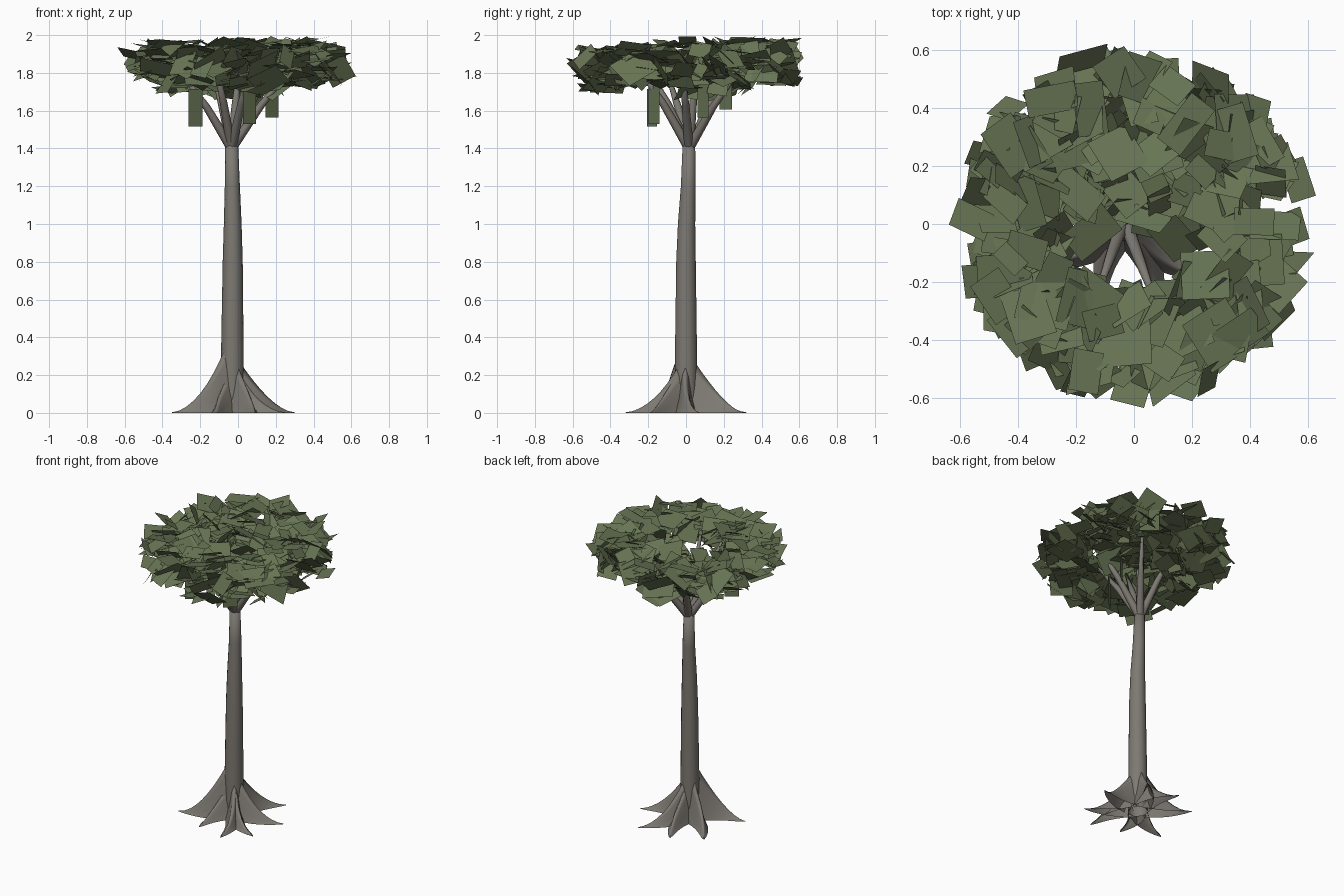
import bpy, math, random
from mathutils import Vector, Matrix

random.seed(7)
old = bpy.data.objects.get("Cube")
if old:
    bpy.data.objects.remove(old, do_unlink=True)


def material(name, rgb):
    m = bpy.data.materials.new(name)
    m.use_nodes = True
    m.diffuse_color = (*rgb, 1)
    bsdf = m.node_tree.nodes["Principled BSDF"]
    bsdf.inputs["Base Color"].default_value = (*rgb, 1)
    bsdf.inputs["Roughness"].default_value = 0.9
    return m


BARK = material("grey_bark", (0.205, 0.19, 0.168))
LEAF = material("olive_leaf", (0.137, 0.176, 0.088))


def make(name, verts, faces, mat, smooth=True):
    me = bpy.data.meshes.new(name)
    me.from_pydata(verts, [], faces)
    me.materials.append(mat)
    for p in me.polygons:
        p.use_smooth = smooth
    ob = bpy.data.objects.new(name, me)
    bpy.context.collection.objects.link(ob)
    return ob


def skin(rings, closed):
    """Join equal rings of points into quads."""
    n = len(rings[0])
    faces = []
    for i in range(len(rings) - 1):
        for j in range(n if closed else n - 1):
            k = (j + 1) % n
            faces.append((i * n + j, i * n + k, (i + 1) * n + k, (i + 1) * n + j))
    return [p for r in rings for p in r], faces


def tube(name, path, radii, sides):
    """Tapered tube through the path points."""
    rings = []
    for i, p in enumerate(path):
        d = path[min(i + 1, len(path) - 1)] - path[max(i - 1, 0)]
        q = Vector((0, 0, 1)).rotation_difference(d)
        rings.append([p + q @ Vector((math.cos(a), math.sin(a), 0)) * radii[i]
                      for a in (math.tau * j / sides for j in range(sides))])
    verts, faces = skin(rings, True)
    faces.append(tuple(range(len(verts) - sides, len(verts))))
    return make(name, verts, faces, BARK)


# Trunk, slightly bowed
trunk = [(-0.03, 0, 0, 0.062), (-0.03, 0, 0.3, 0.060), (-0.028, 0, 0.8, 0.053),
         (-0.028, 0.003, 1.0, 0.047), (-0.03, 0.012, 1.2, 0.040), (-0.034, 0.016, 1.46, 0.033)]
tube("trunk", [Vector(t[:3]) for t in trunk], [t[3] for t in trunk], 14)

# Buttress roots: arched ridges flaring down to thin tips
ROOTS = [(-0.35, -0.15, 0.36), (0.30, 0.07, 0.27), (0.09, -0.32, 0.26), (0.25, -0.19, 0.24),
         (0.15, 0.31, 0.28), (-0.10, 0.32, 0.24), (-0.29, 0.22, 0.30), (-0.11, -0.27, 0.22)]
for i, (x, y, height) in enumerate(ROOTS):
    start = Vector((-0.03, 0, 0))
    run = Vector((x, y, 0)) - start
    side = Vector((-run.y, run.x, 0)).normalized()
    rings = []
    for s in range(9):
        t = 0.12 + 0.88 * s / 8
        bend = side * 0.03 * math.sin(math.pi * t) * (-1) ** i
        c = start + run * t + bend
        h = height * 1.22 * (1 - t) ** 1.75 + 0.003
        w = 0.052 * (1 - t) ** 0.7 + 0.002
        rings.append([c + side * w * u + Vector((0, 0, h * v)) for u, v in
                      ((-1.25, 0), (-0.7, 0.35), (-0.35, 0.8), (0, 1), (0.35, 0.8), (0.7, 0.35), (1.25, 0))])
    verts, faces = skin(rings, False)
    make(f"root_{i + 1}", verts, faces, BARK)

# Branches fanning out from the trunk top
TIPS = [(-0.30, -0.10, 1.80), (0.28, -0.02, 1.82), (0.07, -0.26, 1.84),
        (0.16, 0.27, 1.80), (-0.14, 0.24, 1.84), (-0.12, -0.22, 1.85), (0.01, 0.06, 1.85)]
for i, tip in enumerate(TIPS):
    tip = Vector(tip)
    base = Vector((-0.034, 0.016, 1.40))
    mid = base.lerp(tip, 0.5) + Vector((0, 0, 0.02))
    tube(f"branch_{i + 1}", [base, mid, tip], [0.026, 0.020, 0.009], 8)

# Canopy: clumps of tilted flat leaf cards, ring-shaped with a small gap in the middle
CLUMPS = [(0.43, 0.12, 1.87), (0.25, 0.33, 1.88), (-0.08, 0.42, 1.87), (-0.40, 0.27, 1.86),
          (-0.44, -0.15, 1.86), (-0.24, -0.40, 1.84), (0.12, -0.42, 1.83), (0.38, -0.25, 1.85),
          (0.03, 0.10, 1.80), (-0.18, 0.16, 1.81)]
for n, c in enumerate(CLUMPS):
    verts, faces = [], []
    while len(faces) < 42:
        a, r = random.uniform(0, math.tau), 0.21 * math.sqrt(random.random())
        p = Vector(c) + Vector((r * math.cos(a), r * math.sin(a), random.uniform(-0.11, 0.11)))
        w, d = random.uniform(0.04, 0.095), random.uniform(0.05, 0.10)
        m = (Matrix.Rotation(random.uniform(0, math.tau), 3, 'Z')
             @ Matrix.Rotation(math.radians(random.uniform(5, 65)), 3, 'X')
             @ Matrix.Rotation(random.uniform(0, math.tau), 3, 'Z'))
        quad = [p + m @ Vector((u * w, v * d, 0)) for u, v in ((-1, -1), (1, -1), (1, 1), (-1, 1))]
        gap = any(math.hypot((q.x + 0.02) / 0.16, (q.y + 0.11) / 0.07) < 1 for q in quad + [p])
        inside = all(q.xy.length < 0.645 and c[2] - 0.15 < q.z < min(2.0, c[2] + 0.125) for q in quad)
        if inside and not gap:
            faces.append(tuple(range(len(verts), len(verts) + 4)))
            verts += quad
    make(f"leaf_clump_{n + 1}", verts, faces, LEAF, False)

# A few leaf cards hanging straight down below the canopy
for i, (x, y, low, turn) in enumerate([(-0.225, -0.18, 1.515, 0.6), (0.06, -0.17, 1.53, 0.7),
                                       (0.18, 0.09, 1.565, 0.7), (0.10, 0.21, 1.605, 0.8)]):
    u = Vector((math.cos(turn), math.sin(turn), 0)) * 0.045
    b, t = Vector((x, y, low)), Vector((x, y, low + 0.2))
    make(f"hanging_leaf_{i + 1}", [b - u, b + u, t + u, t - u], [(0, 1, 2, 3)], LEAF, False)
